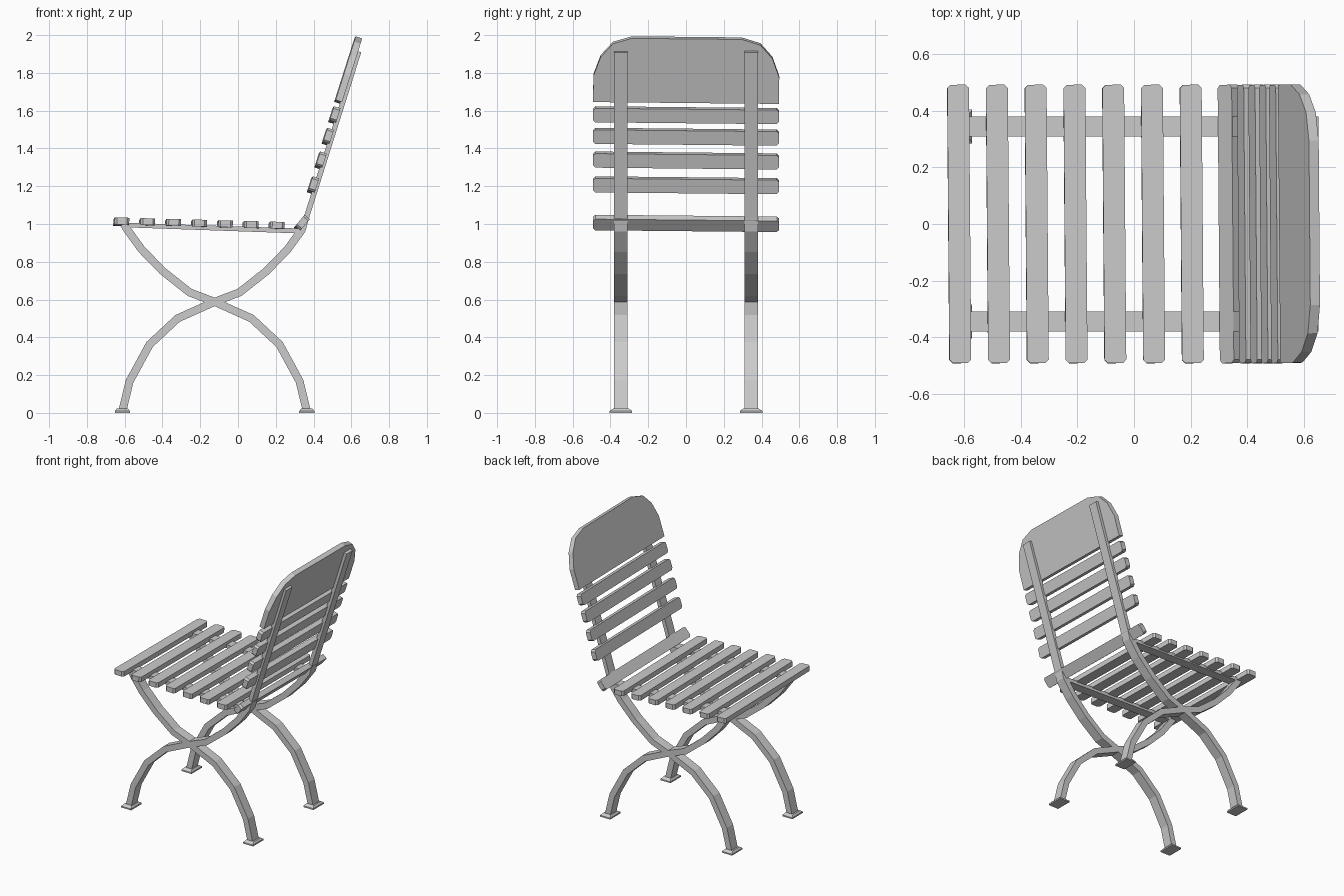
import bpy, bmesh, math
from mathutils import Vector, Matrix

if "Cube" in bpy.data.objects:
    bpy.data.objects.remove(bpy.data.objects["Cube"])

FRAME_Y, FRAME_W = 0.345, 0.07
BACK = math.atan2(0.865, 0.275)      # lean of the backrest


def finish(bm, name, matrix=None):
    bmesh.ops.recalc_face_normals(bm, faces=bm.faces[:])
    me = bpy.data.meshes.new(name)
    bm.to_mesh(me)
    bm.free()
    ob = bpy.data.objects.new(name, me)
    if matrix is not None:
        ob.matrix_world = matrix
    bpy.context.collection.objects.link(ob)
    return ob


def bar(name, path, y):
    """Mitred flat bar along an (x, z, thickness) path."""
    bm = bmesh.new()
    pts = [Vector(p[:2]) for p in path]
    rings = []
    for i, p in enumerate(pts):
        d0 = (p - pts[i - 1]).normalized() if i else (pts[1] - p).normalized()
        d1 = (pts[i + 1] - p).normalized() if i < len(pts) - 1 else d0
        t = (d0 + d1).normalized()
        off = Vector((-t.y, t.x)) * path[i][2] / 2 / max(t.dot(d0), 0.5)
        ring = []
        for s, w in ((1, -1), (1, 1), (-1, 1), (-1, -1)):
            q = p + off * s
            ring.append(bm.verts.new((q.x, y + w * FRAME_W / 2, q.y)))
        rings.append(ring)
    for a, b in zip(rings, rings[1:]):
        for k in range(4):
            bm.faces.new((a[k], a[(k + 1) % 4], b[(k + 1) % 4], b[k]))
    bm.faces.new(rings[0])
    bm.faces.new(rings[-1])
    return finish(bm, name)


def board(name, outline, x, z, angle, thick=0.036):
    """Flat board from a (u, y) outline; u is raised by angle from +x."""
    bm = bmesh.new()
    f = bm.faces.new([bm.verts.new((u, y, -thick / 2)) for u, y in outline])
    ext = bmesh.ops.extrude_face_region(bm, geom=[f])
    bmesh.ops.translate(bm, vec=(0, 0, thick), verts=[
        v for v in ext["geom"] if isinstance(v, bmesh.types.BMVert)])
    skew = Matrix.Rotation(0.008, 4, 'Z') @ Matrix.Rotation(-0.01, 4, 'X')
    return finish(bm, name, Matrix.Translation((x, 0, z)) @ skew
                  @ Matrix.Rotation(-angle, 4, 'Y'))


def slat_outline(w, half=0.492, c=0.012):
    h = w / 2
    return [(-h, -half + c), (-h + c, -half), (h - c, -half), (h, -half + c),
            (h, half - c), (h - c, half), (-h + c, half), (-h, half - c)]


# Curved crossing legs; one side runs on up into the backrest
curve = [(-0.612, 0.01), (-0.574, 0.167), (-0.468, 0.362), (-0.32, 0.5),
         (-0.124, 0.588), (0.008, 0.638), (0.15, 0.75), (0.262, 0.865), (0.338, 0.97)]
leg = [(x, z, 0.042) for x, z in curve]
back_leg = leg + [(0.364, 1.04, 0.028), (0.64, 1.913, 0.026)]
front_leg = [(-0.248 - x, z, t) for x, z, t in leg] + [(-0.608, 1.0, 0.036)]
rail = [(-0.61, 0.995, 0.024), (0.33, 0.963, 0.026)]

for side, label in ((-1, "right"), (1, "left")):
    y = side * FRAME_Y
    bar(f"leg_and_back_post_{label}", back_leg, y)
    bar(f"crossing_leg_{label}", front_leg, y)
    bar(f"seat_rail_{label}", rail, y)
    # Feet: small flared pads
    for x, end in ((-0.612, "front"), (0.364, "rear")):
        bm = bmesh.new()
        rings = [[bm.verts.new((sx * hx, sy * hy, z)) for sx, sy in
                  ((-1, -1), (1, -1), (1, 1), (-1, 1))]
                 for hx, hy, z in ((0.04, 0.06, 0), (0.04, 0.06, 0.01), (0.03, 0.042, 0.022))]
        for a, b in zip(rings, rings[1:]):
            for k in range(4):
                bm.faces.new((a[k], a[(k + 1) % 4], b[(k + 1) % 4], b[k]))
        bm.faces.new(rings[0])
        bm.faces.new(rings[-1])
        finish(bm, f"foot_{end}_{label}", Matrix.Translation((x, y, 0)))

# Seat slats
for i in range(7):
    board(f"seat_slat_{i + 1}", slat_outline(0.077),
          -0.618 + i * 0.137, 1.011 - i * 0.0037, -0.025)
board("seat_slat_rear", slat_outline(0.077), 0.338, 1.003, math.radians(50))

# Back slats
for i, (x, z) in enumerate(((0.397, 1.205), (0.437, 1.336), (0.475, 1.462), (0.51, 1.576))):
    board(f"back_slat_{i + 1}", slat_outline(0.078), x, z, BACK)

# Top panel with rounded upper corners
half = [(0, 0.492), (0.145, 0.492), (0.25, 0.455), (0.325, 0.39), (0.356, 0.29)]
panel = half + [(u, -y) for u, y in reversed(half)]
board("top_panel", panel, 0.53, 1.646, BACK)
